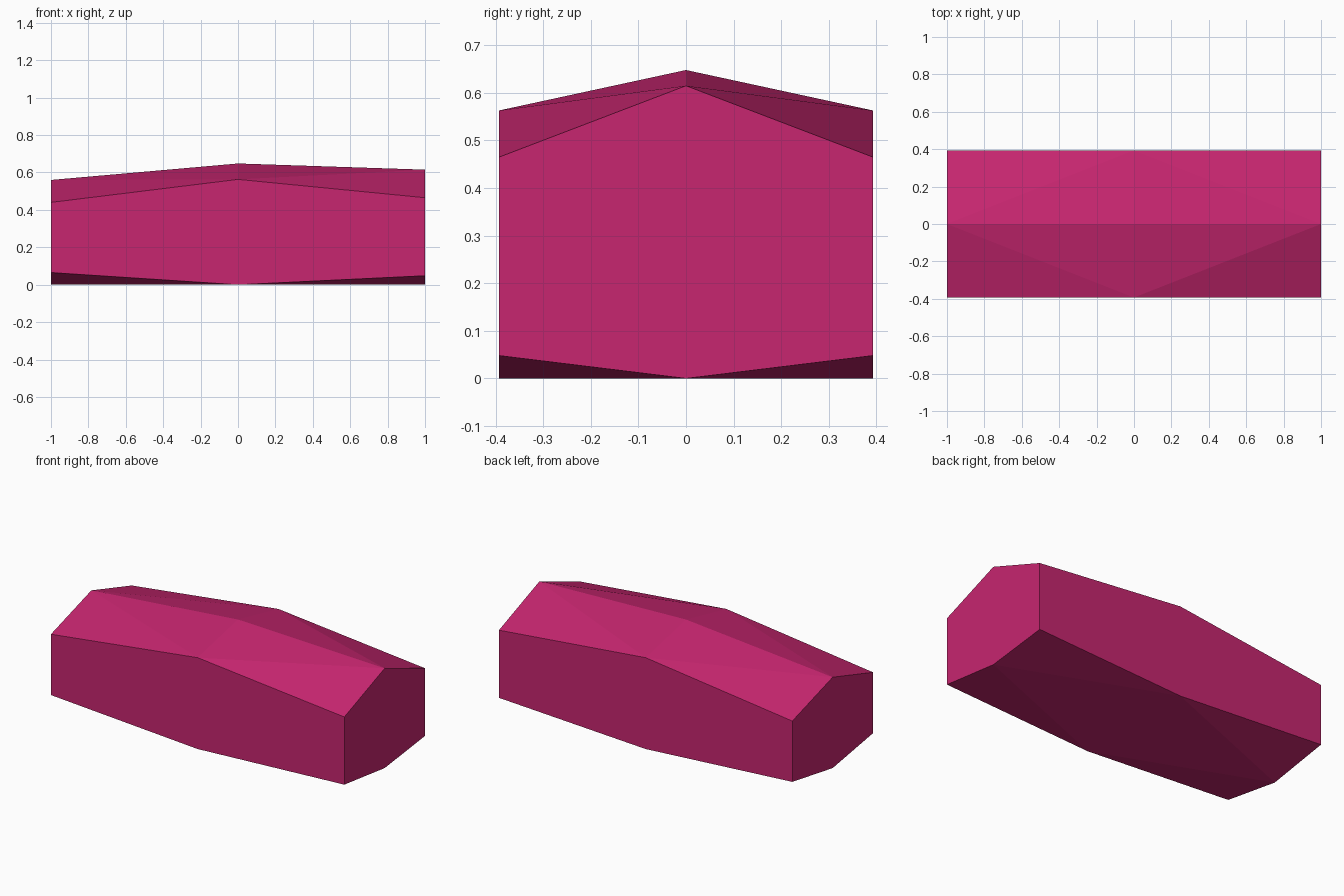
import bpy
import bmesh

if "Cube" in bpy.data.objects:
    bpy.data.objects.remove(bpy.data.objects["Cube"], do_unlink=True)

# Single flat colour
pink = bpy.data.materials.new("deep pink")
pink.use_nodes = True
colour = (0.57, 0.019, 0.16, 1)
pink.diffuse_color = colour
pink.node_tree.nodes["Principled BSDF"].inputs["Base Color"].default_value = colour

HALF_WIDTH = 0.393
# Cross-section stations along the body: x, lower edge, eave, ridge
STATIONS = [(-1, 0.065, 0.44, 0.56),
            (0, 0.0, 0.563, 0.648),
            (1, 0.048, 0.465, 0.615)]

bm = bmesh.new()


def section(x, low, eave, ridge):
    """Six-sided ring: keel, then round the back, ridge and front."""
    w = HALF_WIDTH
    ring = [(0, 0), (w, low), (w, eave), (0, ridge), (-w, eave), (-w, low)]
    return [bm.verts.new((x, y, z)) for y, z in ring]


rings = [section(*s) for s in STATIONS]
middle = rings[1]

# Long sides: flat walls, and slopes folded from the end centre line to the middle edge
for end in (rings[0], rings[2]):
    for i in range(6):
        j = (i + 1) % 6
        if i in (0, 3):
            bm.faces.new((end[i], middle[i], middle[j]))
            bm.faces.new((end[i], middle[j], end[j]))
        elif j in (0, 3):
            bm.faces.new((end[j], middle[j], middle[i]))
            bm.faces.new((end[j], middle[i], end[i]))
        else:
            bm.faces.new((end[i], middle[i], middle[j], end[j]))
    # End cap
    bm.faces.new(end)

bmesh.ops.recalc_face_normals(bm, faces=bm.faces[:])
mesh = bpy.data.meshes.new("faceted_body")
bm.to_mesh(mesh)
bm.free()
mesh.materials.append(pink)
body = bpy.data.objects.new("faceted_body", mesh)
bpy.context.collection.objects.link(body)
